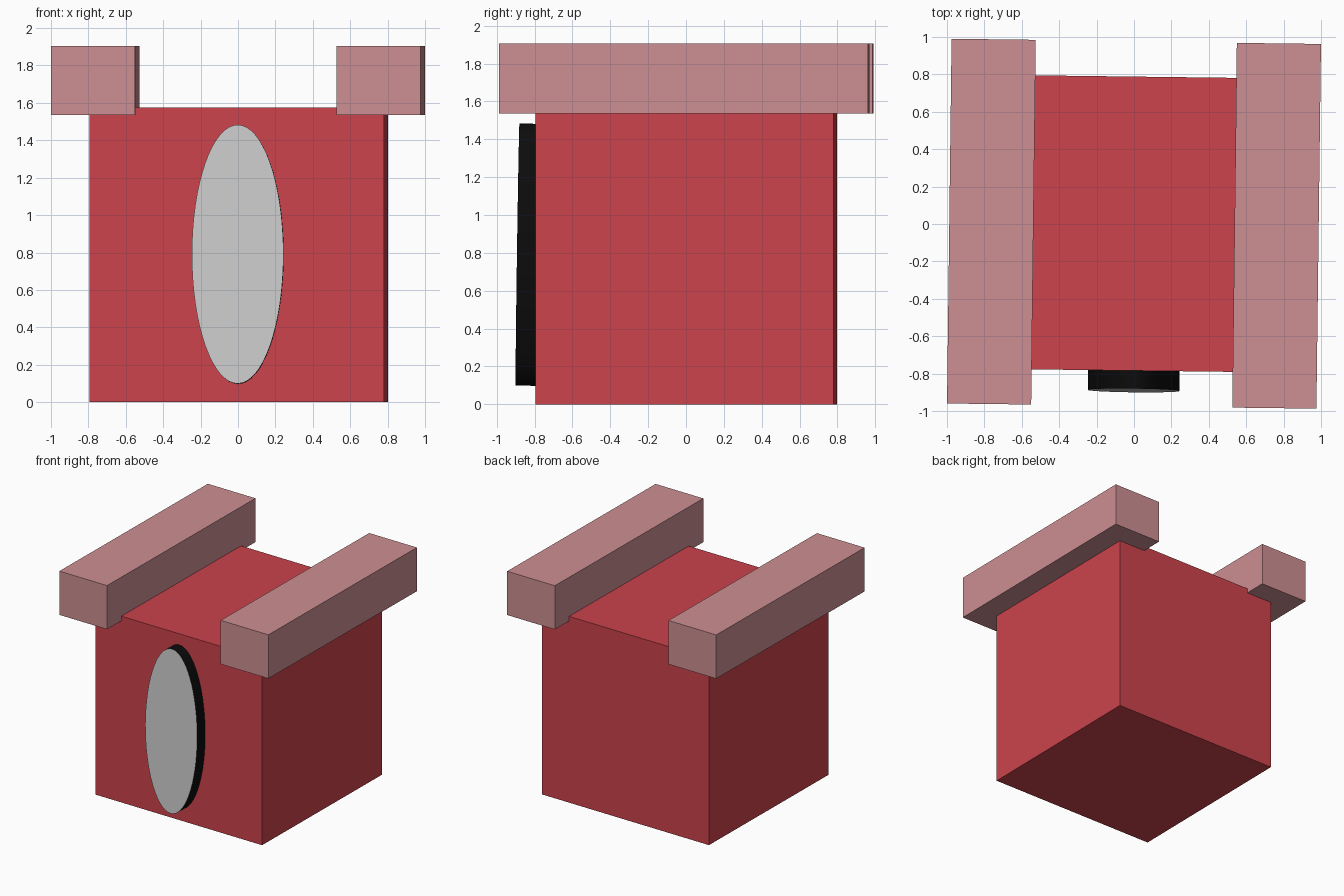
import bpy, bmesh, math
from mathutils import Matrix

if "Cube" in bpy.data.objects:
    bpy.data.objects.remove(bpy.data.objects["Cube"])

YAW = -0.0125   # the whole model is turned very slightly
TILT = -0.0145  # the front disc leans back a touch


def material(name, rgb):
    m = bpy.data.materials.new(name)
    lin = [(c / 255 / 12.92) if c < 11 else ((c / 255 + 0.055) / 1.055) ** 2.4 for c in rgb]
    m.diffuse_color = (*lin, 1)
    m.use_nodes = True
    m.node_tree.nodes["Principled BSDF"].inputs["Base Color"].default_value = m.diffuse_color
    return m


RED = material("red", (204, 67, 76))
PINK = material("dusty pink", (205, 143, 147))
GREY = material("light grey", (207, 207, 207))
BLACK = material("black", (12, 12, 12))


def add_object(name, bm, mats):
    me = bpy.data.meshes.new(name)
    bm.to_mesh(me)
    bm.free()
    ob = bpy.data.objects.new(name, me)
    for m in mats:
        me.materials.append(m)
    bpy.context.collection.objects.link(ob)
    return ob


def box(name, size, centre, mat):
    bm = bmesh.new()
    bmesh.ops.create_cube(bm, size=1)
    bmesh.ops.scale(bm, vec=size, verts=bm.verts)
    ob = add_object(name, bm, [mat])
    ob.location = centre
    ob.rotation_euler.z = YAW
    return ob


# Main cube body
box("body", (1.574, 1.572, 1.575), (0.004, 0.002, 0.7875), RED)

# Two long beams along the top edges
for name, x, y in (("left_beam", -0.7625, 0.0125), ("right_beam", 0.7625, -0.0095)):
    box(name, (0.45, 1.95, 0.37), (x, y, 1.72), PINK)

# Oval disc on the front: black rim, grey face
bm = bmesh.new()
bmesh.ops.create_cone(bm, cap_ends=True, segments=64, radius1=1, radius2=1, depth=0.16,
                      matrix=Matrix.Rotation(math.pi / 2, 4, 'X'))
bmesh.ops.scale(bm, vec=(0.245, 1, 0.692), verts=bm.verts)
bm.normal_update()
for f in bm.faces:
    f.material_index = 1 if f.normal.y < -0.9 else 0
    f.smooth = abs(f.normal.y) < 0.5
for e in bm.edges:
    e.smooth = all(f.smooth for f in e.link_faces)
disc = add_object("front_disc", bm, [BLACK, GREY])
disc.location = (-0.001, -0.81, 0.79)
disc.rotation_euler = (TILT, 0, YAW)
